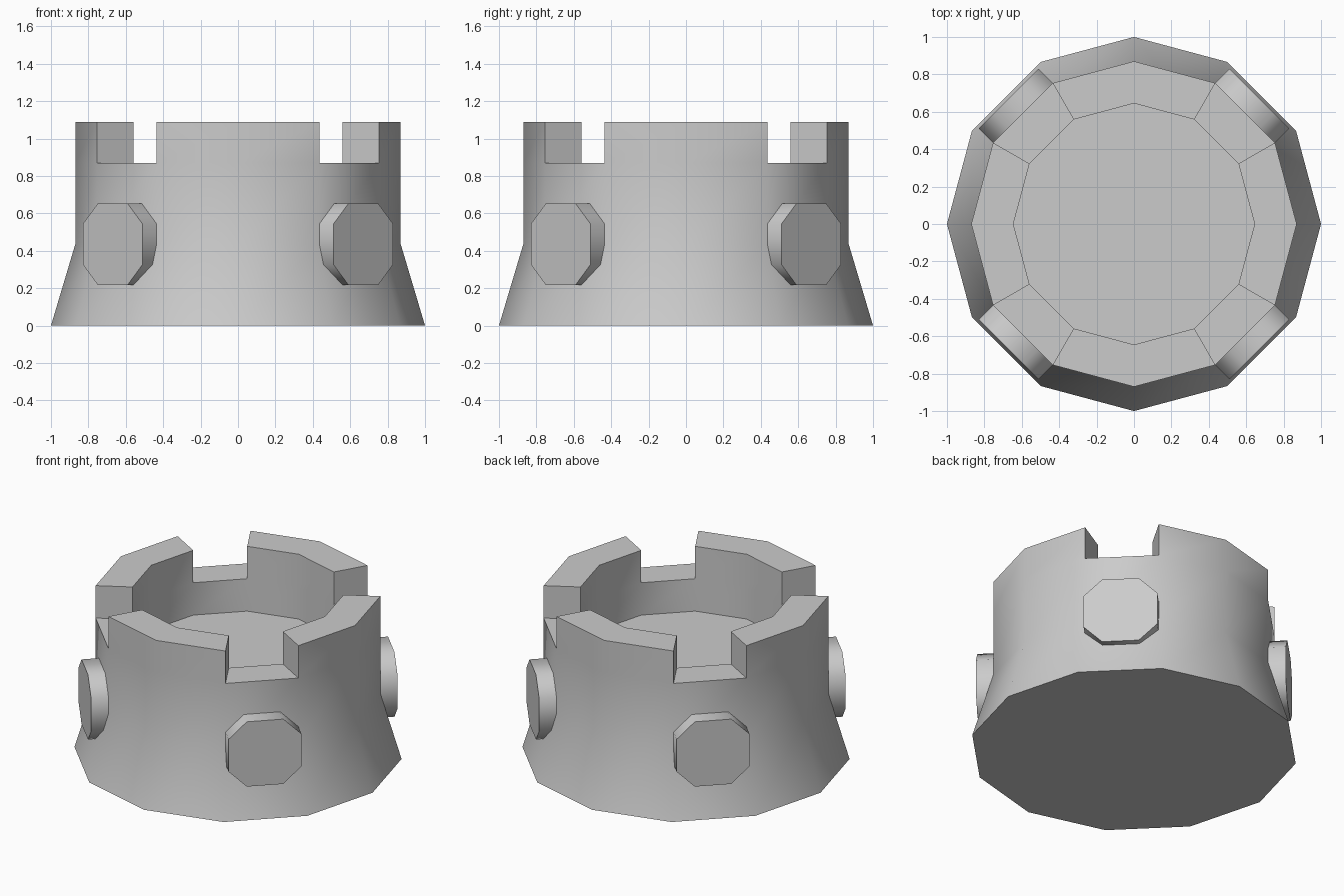
import bpy, bmesh
from math import sin, cos, pi, radians
from mathutils import Vector

if "Cube" in bpy.data.objects:
    bpy.data.objects.remove(bpy.data.objects["Cube"])

U = 0.2177          # height module of the model
N = 12              # sides
R_WALL, R_IN = 0.87, 0.645


def finish(bm, name, angle):
    bmesh.ops.recalc_face_normals(bm, faces=bm.faces)
    mesh = bpy.data.meshes.new(name)
    bm.to_mesh(mesh)
    bm.free()
    ob = bpy.data.objects.new(name, mesh)
    bpy.context.collection.objects.link(ob)
    bpy.ops.object.select_all(action='DESELECT')
    ob.select_set(True)
    bpy.context.view_layer.objects.active = ob
    bpy.ops.object.shade_smooth_by_angle(angle=radians(angle))
    return ob


# Tower: flared base, straight wall, parapet ring and sunken floor
bm = bmesh.new()
profile = [(1, 0), (R_WALL, 2 * U), (R_WALL, 4 * U), (R_IN, 4 * U), (R_IN, 3 * U)]
rings = [[bm.verts.new((r * cos(2 * pi * i / N), r * sin(2 * pi * i / N), z))
          for i in range(N)] for r, z in profile]
merlons = []
for k, (a, b) in enumerate(zip(rings, rings[1:])):
    for i in range(N):
        j = (i + 1) % N
        f = bm.faces.new((a[i], a[j], b[j], b[i]))
        if k == 2 and i % 3 != 1:      # diagonal segments stay as notches
            merlons.append(f)
bm.faces.new(rings[0][::-1])
bm.faces.new(rings[-1])

# Raised merlons between the notches
ext = bmesh.ops.extrude_face_region(bm, geom=merlons)
bmesh.ops.translate(bm, vec=(0, 0, U),
                    verts=[g for g in ext["geom"] if isinstance(g, bmesh.types.BMVert)])
left = [f for f in merlons if f.is_valid]
if left:
    bmesh.ops.delete(bm, geom=left, context='FACES_ONLY')
finish(bm, "tower_body", 40)

# Octagonal studs on the four diagonal walls
w, h = R_WALL * sin(pi / N), U
outline = [(w, h / 2), (w / 2, h), (-w / 2, h), (-w, h / 2),
           (-w, -h / 2), (-w / 2, -h), (w / 2, -h), (w, -h / 2)]
for q in range(4):
    ang = pi / 4 + q * pi / 2
    out, tan = Vector((cos(ang), sin(ang), 0)), Vector((-sin(ang), cos(ang), 0))
    bm = bmesh.new()
    back, front = [[bm.verts.new(out * d + tan * t + Vector((0, 0, 2 * U + z)))
                    for t, z in outline] for d in (0.82, 0.9475)]
    for i in range(8):
        j = (i + 1) % 8
        bm.faces.new((back[i], back[j], front[j], front[i]))
    bm.faces.new(front)
    bm.faces.new(back[::-1])
    finish(bm, f"wall_stud_{q + 1}", 55)
